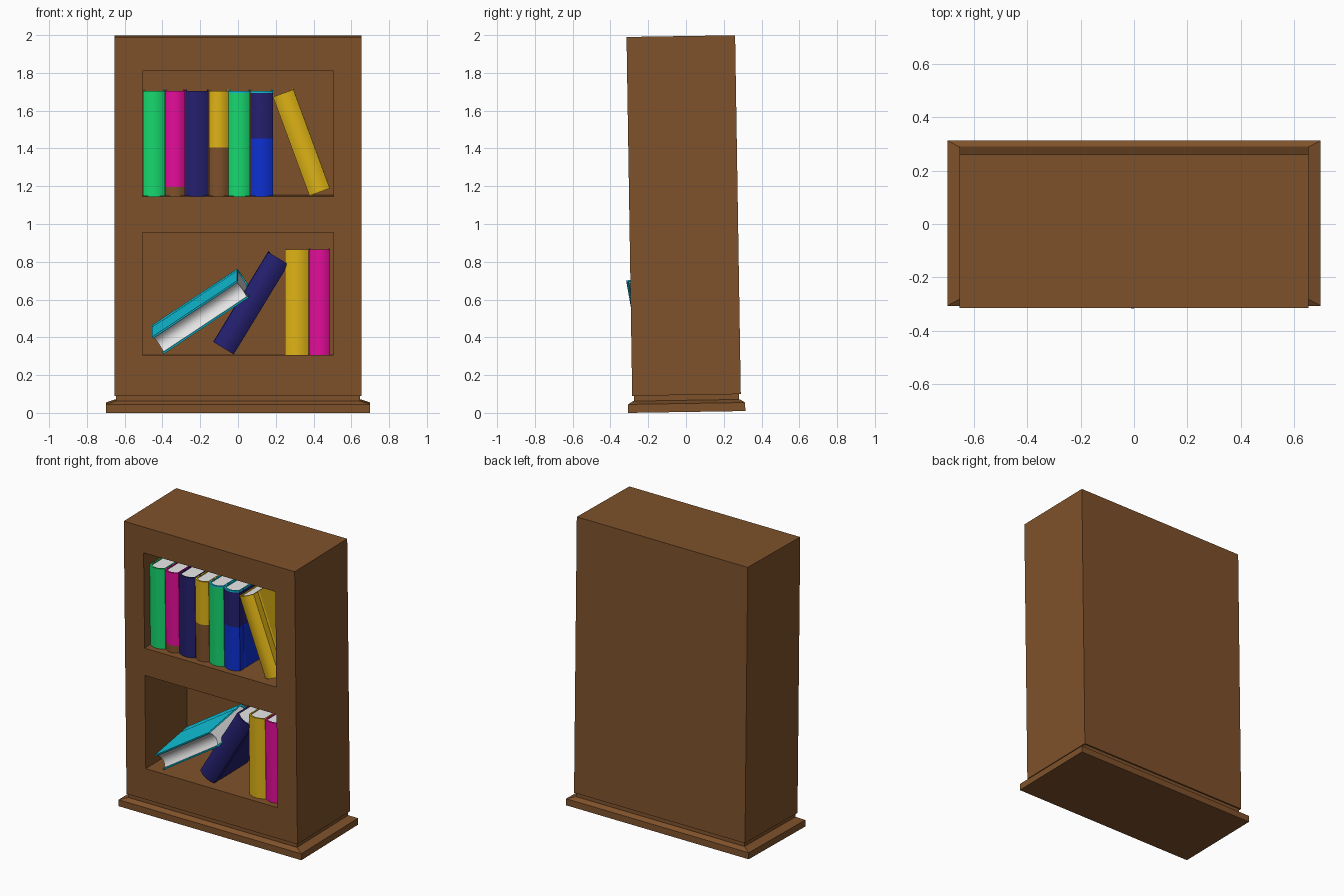
import bpy, bmesh, math
from mathutils import Matrix, Vector

if "Cube" in bpy.data.objects:
    bpy.data.objects.remove(bpy.data.objects["Cube"])


def material(name, rgb):
    m = bpy.data.materials.new(name)
    m.diffuse_color = (*rgb, 1)
    m.use_nodes = True
    m.node_tree.nodes["Principled BSDF"].inputs["Base Color"].default_value = m.diffuse_color
    return m


WOOD = material("wood brown", (0.21, 0.083, 0.024))
GREEN = material("green", (0.008, 0.70, 0.16))
PINK = material("pink", (0.80, 0.004, 0.33))
NAVY = material("navy", (0.018, 0.014, 0.16))
YELLOW = material("yellow", (0.75, 0.46, 0.008))
CYAN = material("cyan", (0.005, 0.55, 0.72))
BLUE = material("blue", (0.004, 0.03, 0.65))
PAPER = material("paper white", (0.80, 0.80, 0.80))

# the whole bookcase leans forward by about one degree
TILT = Matrix.Translation((0, 0, 0.0048)) @ Matrix.Rotation(0.0158, 4, 'X')


def finish(bm, name, mats, matrix=Matrix(), smooth=False):
    bmesh.ops.recalc_face_normals(bm, faces=bm.faces)
    me = bpy.data.meshes.new(name)
    bm.to_mesh(me)
    bm.free()
    for m in mats:
        me.materials.append(m)
    me.transform(TILT @ matrix)
    ob = bpy.data.objects.new(name, me)
    bpy.context.collection.objects.link(ob)
    if smooth:
        bpy.ops.object.select_all(action='DESELECT')
        ob.select_set(True)
        bpy.context.view_layer.objects.active = ob
        bpy.ops.object.shade_smooth_by_angle(angle=math.radians(25))
    return ob


def loft(rings):
    """Stack closed rings of points; side faces of level i get material i."""
    bm = bmesh.new()
    vs = [[bm.verts.new(p) for p in r] for r in rings]
    n = len(vs[0])
    for k in range(len(vs) - 1):
        for i in range(n):
            j = (i + 1) % n
            f = bm.faces.new((vs[k][i], vs[k][j], vs[k + 1][j], vs[k + 1][i]))
            f.material_index = k
    bm.faces.new(vs[0][::-1])
    bm.faces.new(vs[-1]).material_index = len(vs) - 2
    return bm


def rect(hx, hy, z, cy=0.004):
    return [(-hx, cy - hy, z), (hx, cy - hy, z), (hx, cy + hy, z), (-hx, cy + hy, z)]


# plinth with bevelled top and a narrow neck
bm = loft([rect(0.7, 0.31, 0), rect(0.7, 0.31, 0.045), rect(0.65, 0.283, 0.062),
           rect(0.645, 0.278, 0.062), rect(0.645, 0.278, 0.1)])
for f in bm.faces:
    f.material_index = 0
finish(bm, "plinth", [WOOD])

# cabinet: block with two recessed compartments in its front
SHELVES = [(0.305, 0.955), (1.145, 1.81)]
bm = loft([rect(0.655, 0.2875, 0.09), rect(0.655, 0.2875, 1.99)])
cuts = [((x, 0, 0), (1, 0, 0)) for x in (-0.505, 0.505)]
cuts += [((0, 0, z), (0, 0, 1)) for s in SHELVES for z in s]
for co, no in cuts:
    bmesh.ops.bisect_plane(bm, geom=bm.verts[:] + bm.edges[:] + bm.faces[:],
                           plane_co=co, plane_no=no)
bm.normal_update()
holes = []
for f in bm.faces:
    c = f.calc_center_median()
    if c.y < -0.28 and abs(c.x) < 0.5 and any(a < c.z < b for a, b in SHELVES):
        holes.append(f)
new = bmesh.ops.extrude_discrete_faces(bm, faces=holes)["faces"]
bmesh.ops.translate(bm, vec=(0, 0.455, 0), verts=list({v for f in new for v in f.verts}))
finish(bm, "cabinet", [WOOD])

DEPTH, HEIGHT = 0.36, 0.558


def arc(h, y, bulge, n=10):
    xs = [h - 2 * h * i / n for i in range(n + 1)]
    return [(x, y - bulge * (1 - (x / h) ** 2)) for x in xs]


def book(name, w, matrix, mats, splits=(), height=HEIGHT):
    """Cover with rounded spine at y=0 and hinge grooves, around a page block."""
    h, hi = w / 2, w / 2 - 0.009
    side = [(h, DEPTH), (h, 0.062), (h - 0.005, 0.052), (h, 0.042)]
    outer = side + arc(h, 0, 0.022) + [(-x, y) for x, y in side[::-1]]
    inner = [(hi, DEPTH)] + arc(hi, 0.009, 0.02) + [(-hi, DEPTH)]
    prof = outer + inner[::-1]
    levels = [0, *splits, height]
    finish(loft([[(x, y, z) for x, y in prof] for z in levels]),
           name + "_cover", mats, matrix, True)
    block = arc(hi, 0.009, 0.02) + arc(hi, DEPTH - 0.012, 0.022)[::-1]
    finish(loft([[(x, y, z) for x, y in block] for z in (0.007, height - 0.007)]),
           name + "_pages", [PAPER], matrix, True)


FRONT = -0.222
# upright books: left x, right x, floor z, colours from the bottom up, split heights
upright = [
    (-0.503, -0.386, 1.146, [GREEN], ()),
    (-0.384, -0.281, 1.146, [WOOD, PINK], (0.05,)),
    (-0.279, -0.156, 1.146, [NAVY], ()),
    (-0.154, -0.051, 1.146, [WOOD, YELLOW], (0.258,)),
    (-0.049, 0.064, 1.146, [GREEN, CYAN], (0.547,)),
    (0.066, 0.184, 1.146, [BLUE, NAVY, CYAN], (0.305, 0.547)),
    (0.248, 0.373, 0.306, [YELLOW], ()),
    (0.375, 0.487, 0.306, [PINK], ()),
]
for i, (x0, x1, z, mats, splits) in enumerate(upright):
    book(f"upright_book_{i + 1}", x1 - x0,
         Matrix.Translation(((x0 + x1) / 2, FRONT, z)), mats, splits)

# leaning books
for name, x, z, ang, w, m in (("leaning_yellow_book", 0.432, 1.168, -20.2, 0.115, YELLOW),
                              ("leaning_navy_book", -0.076, 0.341, 31.3, 0.125, NAVY)):
    book(name, w, Matrix.Translation((x, FRONT, z))
         @ Matrix.Rotation(math.radians(ang), 4, 'Y'), [m])

# fallen book with its page edges facing the front
e0, u0 = Vector((0.826, 0, 0.563)), Vector((-0.563, 0, 0.826))
back = (0.034 * e0 + 0.05 * u0 + Vector((0, 0.375, 0))).normalized()
e = (e0 - e0.dot(back) * back).normalized()
up = e.cross(back)
w = 0.11
origin = Vector((-0.395, -0.243, 0.31)) + up * w / 2 + back * DEPTH
rot = Matrix((up, -back, e)).transposed().to_4x4()
book("fallen_cyan_book", w, Matrix.Translation(origin) @ rot, [CYAN], (), 0.545)
